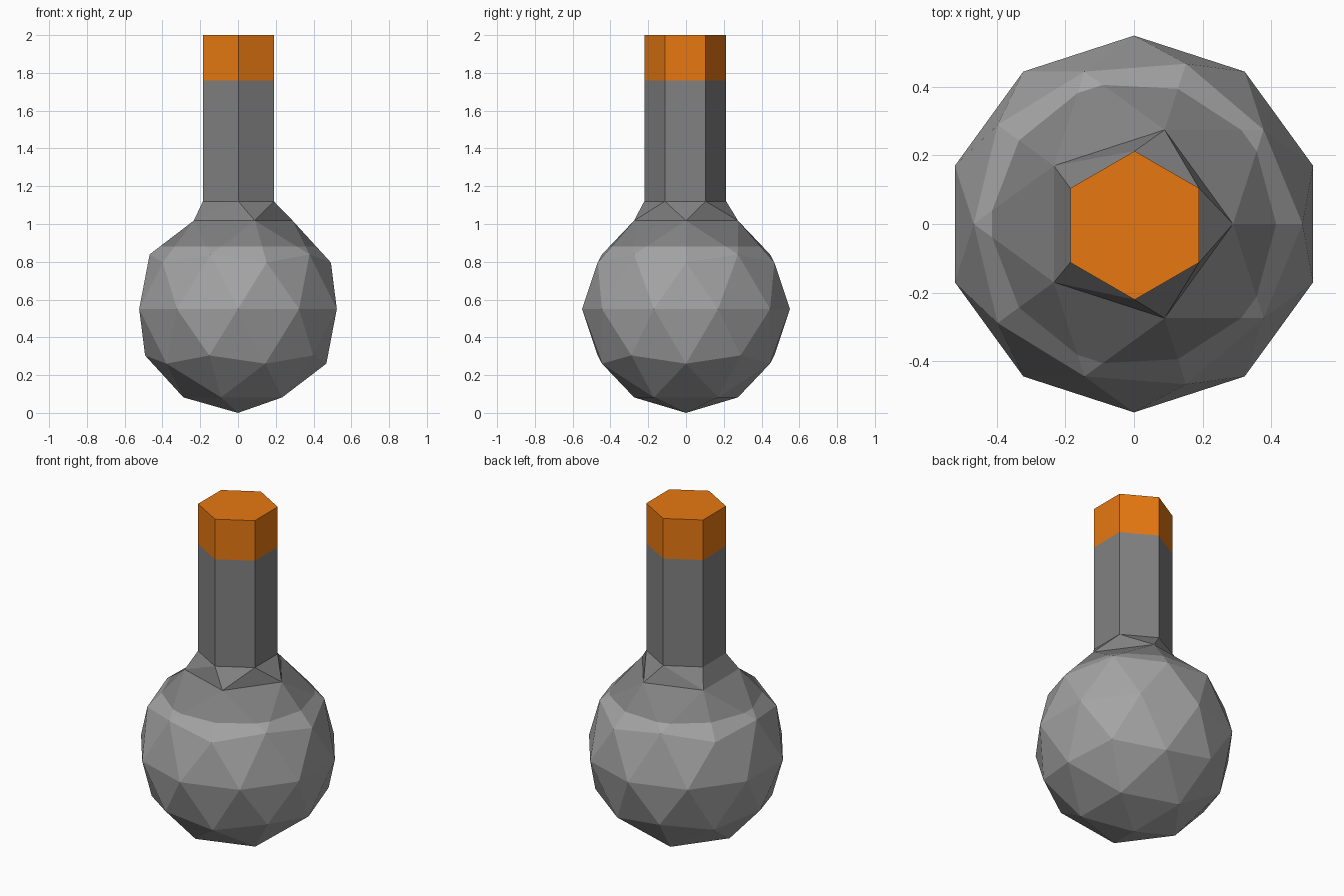
import bpy, bmesh, math
from mathutils import Vector

if "Cube" in bpy.data.objects:
    bpy.data.objects.remove(bpy.data.objects["Cube"])

R, NECK_R = 0.55, 0.217
NECK_Z, TOP_Z = 1.12, 2.0
BAND_Z, TIP_Z = 0.88, 1.76


def material(name, rgb):
    m = bpy.data.materials.new(name)
    m.diffuse_color = (*rgb, 1)
    m.use_nodes = True
    m.node_tree.nodes["Principled BSDF"].inputs["Base Color"].default_value = m.diffuse_color
    return m


def ang(v):
    return math.degrees(math.atan2(v.co.y, v.co.x))


def nearest(verts, a):
    return min(verts, key=lambda v: abs((ang(v) - a + 180) % 360 - 180))


bm = bmesh.new()

# Faceted bulb, opened at the top
bmesh.ops.create_icosphere(bm, subdivisions=2, radius=R)
bmesh.ops.translate(bm, verts=bm.verts, vec=(0, 0, R))
top = max(bm.verts, key=lambda v: v.co.z)
bmesh.ops.delete(bm, geom=[top], context='VERTS')
ring = sorted((v for v in bm.verts if v.co.z > 1.0), key=lambda v: ang(v) % 359.9)


# Six-sided neck with closed tip
def hexagon(z):
    return [bm.verts.new((NECK_R * math.cos(math.radians(30 + 60 * i)) + 0.002,
                          NECK_R * math.sin(math.radians(30 + 60 * i)) - 0.004, z))
            for i in range(6)]


low, high = hexagon(NECK_Z), hexagon(TOP_Z)
for i in range(6):
    j = (i + 1) % 6
    bm.faces.new((low[i], low[j], high[j], high[i]))
bm.faces.new(high)

# Shoulder triangles joining the five-sided opening to the neck
for k in range(5):
    mid = 72 * k + 36
    a, b = nearest(ring, mid - 36), nearest(ring, mid + 36)
    bm.faces.new((a, b, nearest(low, mid - 1)))
for i in range(6):
    mid = 60 * i + 60
    bm.faces.new((low[i], low[(i + 1) % 6], nearest(ring, mid + 1)))

# Colour boundaries cut at fixed heights
for z in (BAND_Z, TIP_Z):
    bmesh.ops.bisect_plane(bm, geom=bm.verts[:] + bm.edges[:] + bm.faces[:],
                           plane_co=(0, 0, z), plane_no=(0, 0, 1))
bmesh.ops.recalc_face_normals(bm, faces=bm.faces[:])
for f in bm.faces:
    z = f.calc_center_median().z
    f.material_index = 0 if z < BAND_Z else 1 if z < TIP_Z else 2
    f.smooth = False

mesh = bpy.data.meshes.new("flask")
bm.to_mesh(mesh)
bm.free()
for m in (material("light grey", (0.37, 0.37, 0.37)),
          material("dark grey", (0.22, 0.22, 0.22)),
          material("orange", (0.80, 0.19, 0.006))):
    mesh.materials.append(m)
bpy.context.collection.objects.link(bpy.data.objects.new("flask", mesh))
